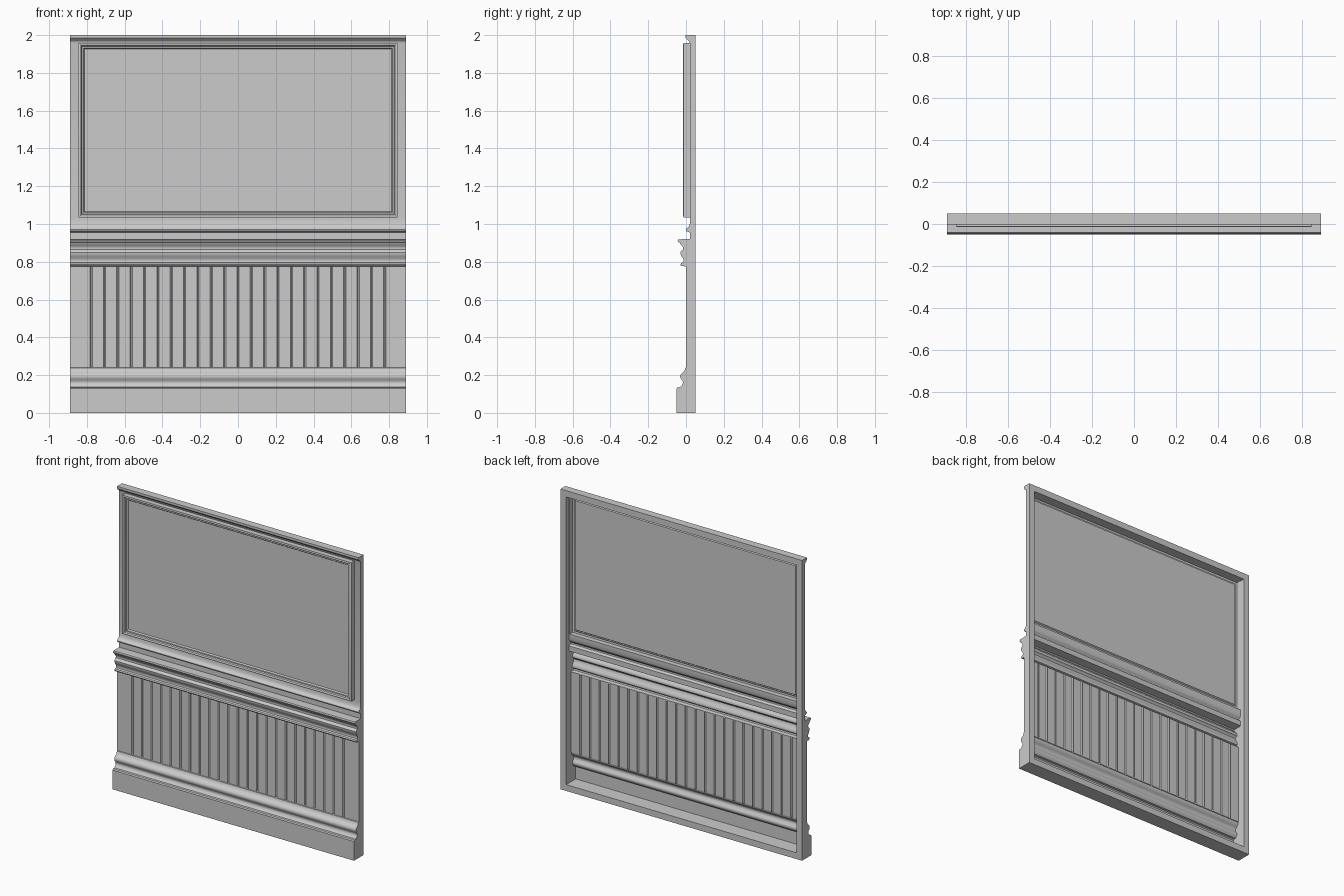
import bpy, bmesh, math

if "Cube" in bpy.data.objects:
    bpy.data.objects.remove(bpy.data.objects["Cube"])

HW, BORDER, BACK = 0.89, 0.042, 0.05   # half width, rear frame width, rear plane
IN = HW - BORDER

# Moulding profiles as (y, z), bottom to top
BASE = [(-.05, 0), (-.05, .128), (-.045, .135), (-.03, .136), (-.025, .143), (-.018, .152),
        (-.016, .162), (-.02, .172), (-.028, .182), (-.031, .193), (-.028, .204),
        (-.02, .212), (-.012, .218), (-.006, .228), (-.004, .238), (0, .24)]
RAIL = [(0, .775), (-.026, .778), (-.03, .785), (-.026, .793), (-.014, .797), (-.012, .806),
        (-.016, .818), (-.024, .829), (-.029, .84), (-.03, .85), (-.025, .858),
        (-.016, .864), (-.015, .874), (-.02, .884), (-.03, .893), (-.033, .901),
        (-.042, .904), (-.044, .912), (-.04, .919), (.02, .92),
        (.02, .955), (.012, .958), (.001, .962), (-.001, .97), (.003, .977),
        (.012, .982), (.016, .99), (.02, 1.0), (.02, 1.03)]
CROWN = [(.02, 1.958), (.018, 1.966), (.013, 1.972), (.006, 1.976), (.002, 1.982), (-.002, 1.985), (-.002, 2)]


def finish(name, bm):
    bmesh.ops.recalc_face_normals(bm, faces=bm.faces)
    me = bpy.data.meshes.new(name)
    bm.to_mesh(me)
    bm.free()
    ob = bpy.data.objects.new(name, me)
    bpy.context.collection.objects.link(ob)
    bpy.ops.object.select_all(action='DESELECT')
    ob.select_set(True)
    bpy.context.view_layer.objects.active = ob
    bpy.ops.object.shade_smooth_by_angle(angle=math.radians(35))
    return ob


def extrude_x(name, profile, x0, x1, closed=False):
    """Sweep a (y, z) profile along x; closed adds end caps."""
    bm = bmesh.new()
    a = [bm.verts.new((x0, y, z)) for y, z in profile]
    b = [bm.verts.new((x1, y, z)) for y, z in profile]
    n = len(profile)
    for i in range(n if closed else n - 1):
        j = (i + 1) % n
        bm.faces.new((a[i], b[i], b[j], a[j]))
    if closed:
        bm.faces.new(a)
        bm.faces.new(b[::-1])
    return finish(name, bm)


# Solid side posts carrying the full moulding silhouette
full = BASE + RAIL + CROWN + [(BACK, 2), (BACK, 0)]
for name, s in (("left_post", -1), ("right_post", 1)):
    extrude_x(name, full, *sorted((s * IN, s * HW)), closed=True)

# Top and bottom rails of the rear frame
extrude_x("crown_rail", CROWN + [(BACK, 2), (BACK, 1.958)], -IN, IN, closed=True)
extrude_x("bottom_rail", [(-.05, 0), (-.05, BORDER), (BACK, BORDER), (BACK, 0)], -IN, IN, closed=True)

# Hollow-backed mouldings
extrude_x("baseboard", [(-.05, BORDER)] + BASE[1:], -IN, IN)
extrude_x("chair_rail", RAIL, -IN, IN)

# Beadboard: shallow grooves between narrow planks
bm = bmesh.new()
boards = 24
pitch = 2 * IN / boards
line = [(-IN, 0)]
for i in range(1, boards):
    x = -IN + i * pitch
    line += [(x - .006, 0), (x, .006), (x + .006, 0)]
line.append((IN, 0))
lo = [bm.verts.new((x, y, .24)) for x, y in line]
hi = [bm.verts.new((x, y, .775)) for x, y in line]
for i in range(len(line) - 1):
    bm.faces.new((lo[i], lo[i + 1], hi[i + 1], hi[i]))
finish("beadboard", bm)

# Upper panel: mitred picture-frame moulding around a recessed field
bm = bmesh.new()
rings = []
for inset, y in ((0, .02), (.004, .02), (.004, -.013), (.012, -.015), (.018, -.012),
                 (.022, -.004), (.03, -.004), (.036, .005)):
    x, z0, z1 = IN - inset, 1.03 + inset, 1.962 - inset
    rings.append([bm.verts.new(p) for p in ((-x, y, z0), (x, y, z0), (x, y, z1), (-x, y, z1))])
for a, b in zip(rings, rings[1:]):
    for i in range(4):
        j = (i + 1) % 4
        bm.faces.new((a[i], a[j], b[j], b[i]))
bm.faces.new(rings[-1])
finish("upper_panel", bm)
